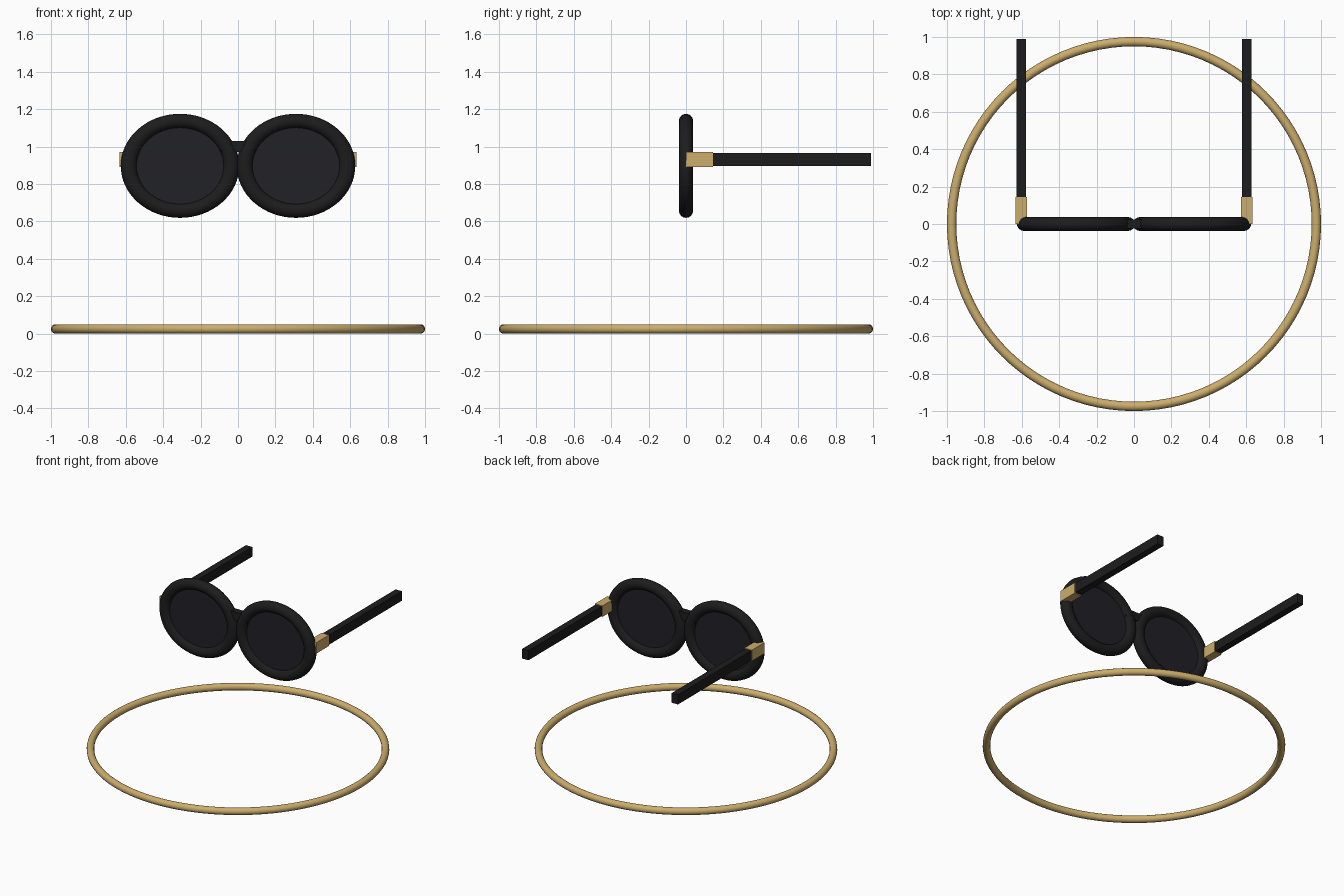
import bpy, math

if "Cube" in bpy.data.objects:
    bpy.data.objects.remove(bpy.data.objects["Cube"])


def material(name, rgb):
    m = bpy.data.materials.new(name)
    m.diffuse_color = (*rgb, 1)
    m.use_nodes = True
    m.node_tree.nodes["Principled BSDF"].inputs["Base Color"].default_value = m.diffuse_color
    return m


GOLD = material("gold", (0.60, 0.42, 0.15))
BLACK = material("black_frame", (0.012, 0.012, 0.012))
TINT = material("dark_lens", (0.015, 0.015, 0.02))


def finish(name, mat, smooth=True):
    ob = bpy.context.object
    ob.name = name
    ob.data.materials.append(mat)
    bpy.ops.object.transform_apply(location=False, rotation=True, scale=True)
    if smooth:
        bpy.ops.object.shade_smooth_by_angle(angle=math.radians(40))
    return ob


def box(name, mat, lo, hi):
    centre = [(a + b) / 2 for a, b in zip(lo, hi)]
    bpy.ops.mesh.primitive_cube_add(size=1, location=centre)
    bpy.context.object.scale = [b - a for a, b in zip(lo, hi)]
    return finish(name, mat, smooth=False)


# Gold ring at the base
bpy.ops.mesh.primitive_torus_add(major_radius=0.975, minor_radius=0.025,
                                 major_segments=96, minor_segments=16,
                                 location=(0, 0, 0.025))
finish("base_ring", GOLD)

EYE_Z, STRETCH = 0.897, 1.14
for side, s in (("left", -1), ("right", 1)):
    # Oval rim, wider than tall
    bpy.ops.mesh.primitive_torus_add(major_radius=0.24, minor_radius=0.038,
                                     major_segments=64, minor_segments=16,
                                     location=(s * 0.31, 0, EYE_Z),
                                     rotation=(math.pi / 2, 0, 0))
    bpy.context.object.scale = (STRETCH, 1, 1)
    finish(f"rim_{side}", BLACK)

    # Thin flat lens
    bpy.ops.mesh.primitive_cylinder_add(vertices=64, radius=0.225, depth=0.02,
                                        location=(s * 0.31, 0, EYE_Z),
                                        rotation=(math.pi / 2, 0, 0))
    bpy.context.object.scale = (STRETCH, 1, 1)
    finish(f"lens_{side}", TINT)

    # Gold hinge block and straight temple arm
    xs = sorted((s * 0.573, s * 0.633))
    box(f"hinge_{side}", GOLD, (xs[0], 0.0, 0.89), (xs[1], 0.145, 0.97))
    xs = sorted((s * 0.578, s * 0.628))
    box(f"temple_arm_{side}", BLACK, (xs[0], 0.09, 0.895), (xs[1], 0.99, 0.965))

# Bridge between the rims
box("bridge", BLACK, (-0.09, -0.025, 0.97), (0.09, 0.025, 1.03))
